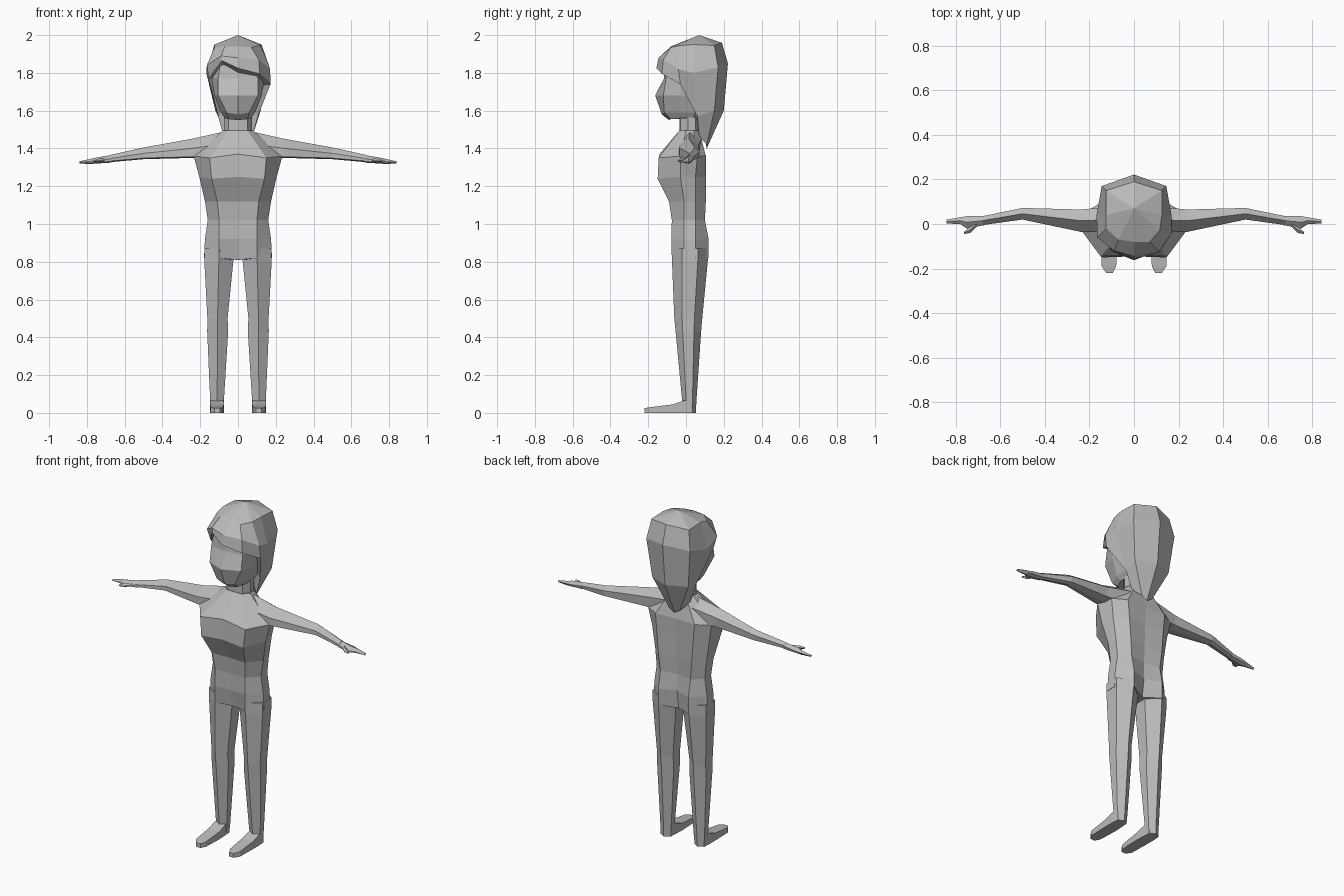
import bpy, bmesh, math
from mathutils import Vector

grey = bpy.data.materials.new("plain_grey")
grey.diffuse_color = (0.5, 0.5, 0.5, 1)


def finish(name, bm):
    bmesh.ops.remove_doubles(bm, verts=bm.verts, dist=1e-5)
    bmesh.ops.recalc_face_normals(bm, faces=bm.faces)
    me = bpy.data.meshes.new(name)
    bm.to_mesh(me)
    bm.free()
    me.materials.append(grey)
    ob = bpy.data.objects.new(name, me)
    bpy.context.collection.objects.link(ob)
    return ob


def loft(name, rings):
    """Skin closed rings of points and cap both ends."""
    bm = bmesh.new()
    vs = [[bm.verts.new(p) for p in r] for r in rings]
    n = len(vs[0])
    for a, b in zip(vs, vs[1:]):
        for i in range(n):
            j = (i + 1) % n
            bm.faces.new((a[i], a[j], b[j], b[i]))
    bm.faces.new(vs[0])
    bm.faces.new(vs[-1])
    return finish(name, bm)


def sym(z, half):
    """Full ring from the right half, centre front to centre back."""
    half = [p if len(p) == 3 else (*p, z) for p in half]
    return half + [(-x, y, h) for x, y, h in half[-2:0:-1]]


# Torso
loft("torso", [
    sym(1.495, [(0, -.035), (.05, -.035), (.08, 0), (.08, .04), (.05, .07), (0, .07)]),
    sym(1.36, [(0, -.14, 1.37), (.15, -.145, 1.35), (.235, -.03), (.21, .06), (.13, .105), (0, .1)]),
    sym(1.25, [(0, -.145), (.14, -.15, 1.24), (.205, -.03), (.19, .05), (.12, .105), (0, .095)]),
    sym(1.12, [(0, -.085), (.11, -.09), (.175, -.01), (.17, .05), (.11, .105), (0, .09)]),
    sym(1.02, [(0, -.075), (.1, -.075), (.16, -.01), (.16, .05), (.1, .1), (0, .085)]),
    sym(.92, [(0, -.07), (.1, -.078), (.175, -.01), (.175, .05), (.1, .12), (0, .085)]),
    sym(.82, [(0, -.04, .81), (.1, -.075), (.18, -.01), (.18, .05), (.1, .12), (0, .07, .81)]),
])

# Neck and head
loft("neck", [sym(z, [(0, -.035), (.05, -.03), (.075, .01), (.07, .05), (0, .07)])
              for z in (1.46, 1.62)])
loft("head", [
    sym(1.56, [(0, -.09, 1.55), (.05, -.08, 1.555), (.07, -.03), (.07, .04), (0, .08)]),
    sym(1.59, [(0, -.128, 1.58), (.06, -.115), (.09, -.04), (.09, .05), (0, .1)]),
    sym(1.68, [(0, -.163), (.105, -.12), (.125, -.03), (.12, .06), (0, .12)]),
    sym(1.77, [(0, -.117), (.105, -.105), (.14, -.03), (.13, .06), (0, .13)]),
    sym(1.87, [(0, -.11), (.09, -.095), (.12, -.03), (.11, .07), (0, .13)]),
])

# Hair: columns of points running down from the crown, counted round the head
side = [
    [(.125, .15, 1.945), (.145, .17, 1.83), (.12, .15, 1.6), (.035, .11, 1.42)],
    [(.125, .04, 1.95), (.168, .04, 1.8), (.105, .06, 1.57), (.075, .07, 1.46)],
]
back = [(0, .19, 1.96), (0, .222, 1.85), (0, .2, 1.6), (0, .11, 1.4)]
front = [
    [(.115, -.03, 1.945), (.17, -.04, 1.82), (.172, -.03, 1.74)],
    [(.07, -.08, 1.935), (.11, -.12, 1.87), (.115, -.128, 1.795)],
    [(0, -.08, 1.94), (0, -.145, 1.88), (0, -.157, 1.825)],
    [(-.07, -.07, 1.94), (-.09, -.12, 1.89), (-.085, -.125, 1.865)],
    [(-.125, -.02, 1.935), (-.165, -.06, 1.84), (-.155, -.04, 1.77)],
]
cols = [back] + side + front + [[(-x, y, z) for x, y, z in c] for c in side[::-1]]
bm = bmesh.new()
crown = bm.verts.new((0, .07, 2))
vs = [[bm.verts.new(p) for p in c] for c in cols]
for i, a in enumerate(vs):
    b = vs[(i + 1) % len(vs)]
    bm.faces.new((crown, a[0], b[0]))
    for k in range(min(len(a), len(b)) - 1):
        bm.faces.new((a[k], a[k + 1], b[k + 1], b[k]))
# Underside of the hair, closed towards the middle of the head
rim = [e for e in bm.edges if e.is_boundary]
core = bm.verts.new((0, .04, 1.72))
for e in rim:
    bm.faces.new((*e.verts, core))
finish("hair", bm)


def arm_ring(x, top, low, yf, yb):
    ym, zm = (yf + yb) / 2, (top + low) / 2
    return [(x, ym, top), (x, yb, zm + (top - low) * .15), (x, yb - .004, low + .008),
            (x, ym, low), (x, yf, low + .006), (x, yf, zm)]


def leg_ring(z, x0, x1, y0, y1):
    xm, ym, d = (x0 + x1) / 2, (y0 + y1) / 2, (y1 - y0) * .22
    return [(xm, y0, z), (x1, ym - d, z), (x1, ym + d, z),
            (xm, y1, z), (x0, ym + d, z), (x0, ym - d, z)]


arm = [arm_ring(.07, 1.49, 1.36, -.04, .08), arm_ring(.24, 1.452, 1.35, -.035, .065),
       arm_ring(.5, 1.405, 1.343, .02, .072), arm_ring(.68, 1.365, 1.327, -.005, .035)]
hand = [arm_ring(.67, 1.365, 1.325, -.005, .037), arm_ring(.75, 1.352, 1.32, -.02, .035),
        arm_ring(.78, 1.345, 1.318, 0, .03), arm_ring(.84, 1.332, 1.32, .002, .02)]
thumb = [arm_ring(.705, 1.35, 1.328, -.012, .01), arm_ring(.735, 1.347, 1.325, -.04, -.012),
         arm_ring(.762, 1.338, 1.328, -.045, -.035)]
leg = [leg_ring(.87, .012, .178, -.076, .12), leg_ring(.8, .025, .178, -.074, .115),
       leg_ring(.5, .055, .162, -.062, .086), leg_ring(.43, .052, .163, -.055, .08),
       leg_ring(.06, .075, .147, -.02, .055), leg_ring(0, .08, .145, -.02, .052)]
# Foot outline stations from heel to toe: y, inner x, outer x, top z
foot = [[(a, y, 0), (b, y, 0), (b, y, h), (a, y, h)] for y, a, b, h in
        [(.035, .083, .145, .06), (-.01, .078, .148, .065), (-.07, .075, .148, .045),
         (-.19, .08, .145, .03), (-.22, .095, .125, .025)]]

# Limbs, mirrored left and right
for word, s in (("right", 1), ("left", -1)):
    for part, rings in (("arm", arm), ("hand", hand), ("thumb", thumb),
                        ("leg", leg), ("foot", foot)):
        loft(f"{word}_{part}", [[(s * x, y, z) for x, y, z in r] for r in rings])
